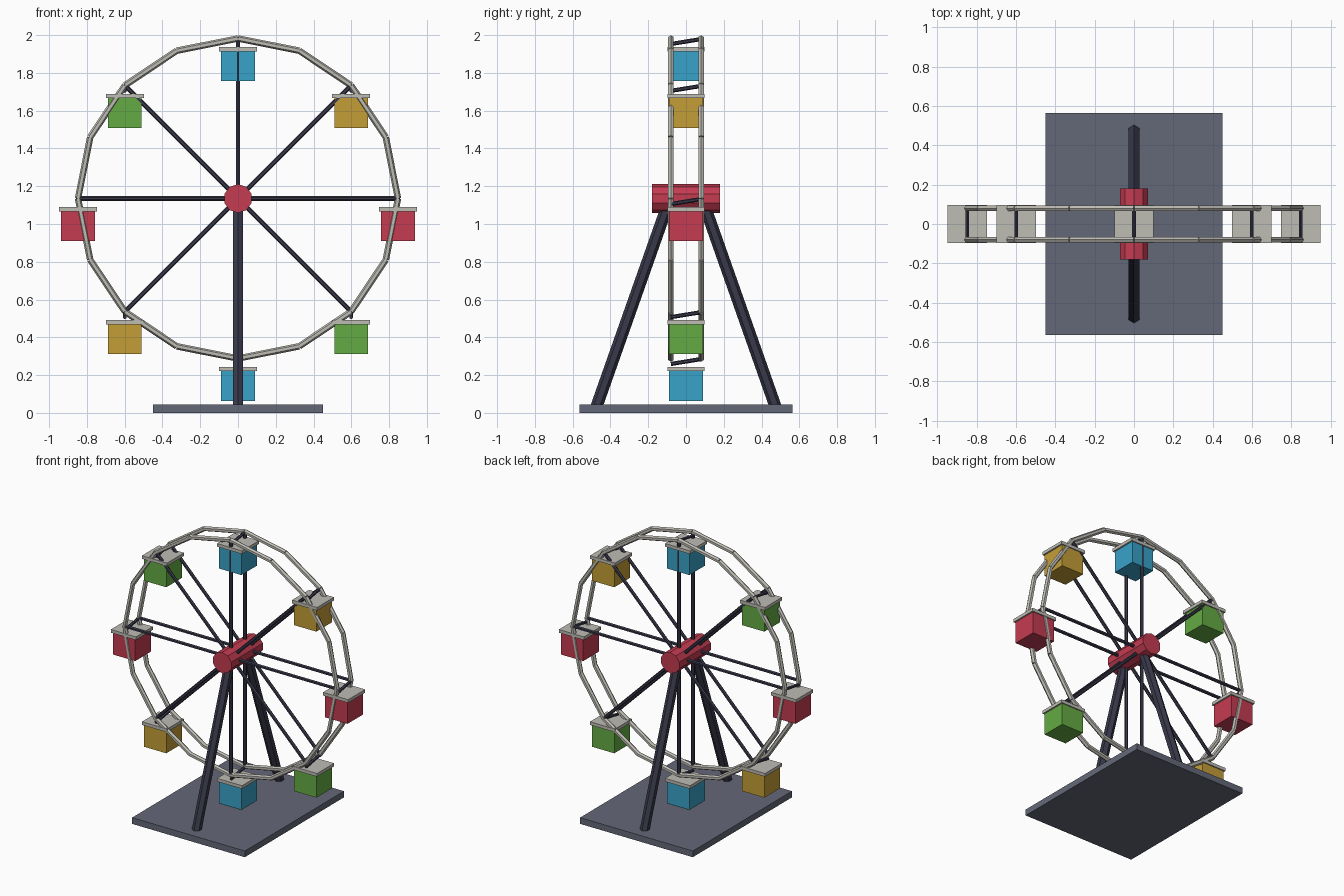
import bpy, bmesh
from math import cos, sin, pi
from mathutils import Matrix, Vector

if "Cube" in bpy.data.objects:
    bpy.data.objects.remove(bpy.data.objects["Cube"])

HUB_Z, RADIUS, RAIL_Y = 1.135, 0.847, 0.08


def material(name, r, g, b):
    """Flat material from 0-255 display values."""
    lin = [((c / 255 + 0.055) / 1.055) ** 2.4 for c in (r, g, b)] + [1]
    m = bpy.data.materials.new(name)
    m.use_nodes = True
    m.diffuse_color = lin
    m.node_tree.nodes["Principled BSDF"].inputs["Base Color"].default_value = lin
    return m


slate = material("slate", 100, 104, 120)
navy = material("dark navy", 56, 56, 74)
grey = material("warm light grey", 190, 188, 180)
red = material("red", 196, 60, 82)
yellow = material("mustard", 196, 157, 54)
blue = material("blue", 56, 162, 200)
green = material("green", 101, 171, 67)


def finish(name, bm, mat):
    mesh = bpy.data.meshes.new(name)
    bm.to_mesh(mesh)
    bm.free()
    mesh.materials.append(mat)
    obj = bpy.data.objects.new(name, mesh)
    bpy.context.collection.objects.link(obj)
    return obj


def add_rod(bm, a, b, radius, sides=6):
    a, b = Vector(a), Vector(b)
    d = b - a
    place = Matrix.Translation((a + b) / 2) @ d.to_track_quat('Z', 'Y').to_matrix().to_4x4()
    bmesh.ops.create_cone(bm, cap_ends=True, segments=sides, radius1=radius,
                          radius2=radius, depth=d.length, matrix=place)


def box(name, centre, size, mat):
    bm = bmesh.new()
    bmesh.ops.create_cube(bm, size=1, matrix=Matrix.Translation(centre) @ Matrix.Diagonal((*size, 1)))
    return finish(name, bm, mat)


def on_wheel(step, y, count=16):
    t = 2 * pi * step / count
    return Vector((RADIUS * cos(t), y, HUB_Z + RADIUS * sin(t)))


# Base and hub
box("base", (0, 0, 0.0225), (0.9, 1.13, 0.045), slate)
bm = bmesh.new()
add_rod(bm, (0, -0.18, HUB_Z), (0, 0.18, HUB_Z), 0.076, 10)
finish("hub", bm, red)

# Legs, rims and spokes, once for each side
for side, label in ((-1, "front"), (1, "back")):
    bm = bmesh.new()
    add_rod(bm, (0, side * 0.475, 0.03), (0, side * 0.085, HUB_Z), 0.032)
    finish(label + "_leg", bm, navy)

    y = side * RAIL_Y
    bm = bmesh.new()
    for i in range(16):
        add_rod(bm, on_wheel(i, y), on_wheel(i + 1, y), 0.017)
    finish(label + "_rim", bm, grey)

    bm = bmesh.new()
    for i in range(8):
        add_rod(bm, (0, y, HUB_Z), on_wheel(i, y, 8), 0.012)
    finish(label + "_spokes", bm, navy)

# Slightly tilted bars joining the two rims
bm = bmesh.new()
for i in range(8):
    add_rod(bm, on_wheel(i, -RAIL_Y, 8) - Vector((0, 0, 0.029)),
            on_wheel(i, RAIL_Y, 8) - Vector((0, 0, 0.003)), 0.011)
finish("cross_bars", bm, navy)

# Hanging cabins with roofs
for i in range(8):
    p = on_wheel(i, 0, 8)
    box(f"cabin_{i + 1}", p - Vector((0, 0, 0.145)), (0.178, 0.178, 0.16), (red, yellow, blue, green)[i % 4])
    box(f"cabin_roof_{i + 1}", p - Vector((0, 0, 0.056)), (0.2, 0.194, 0.023), grey)
